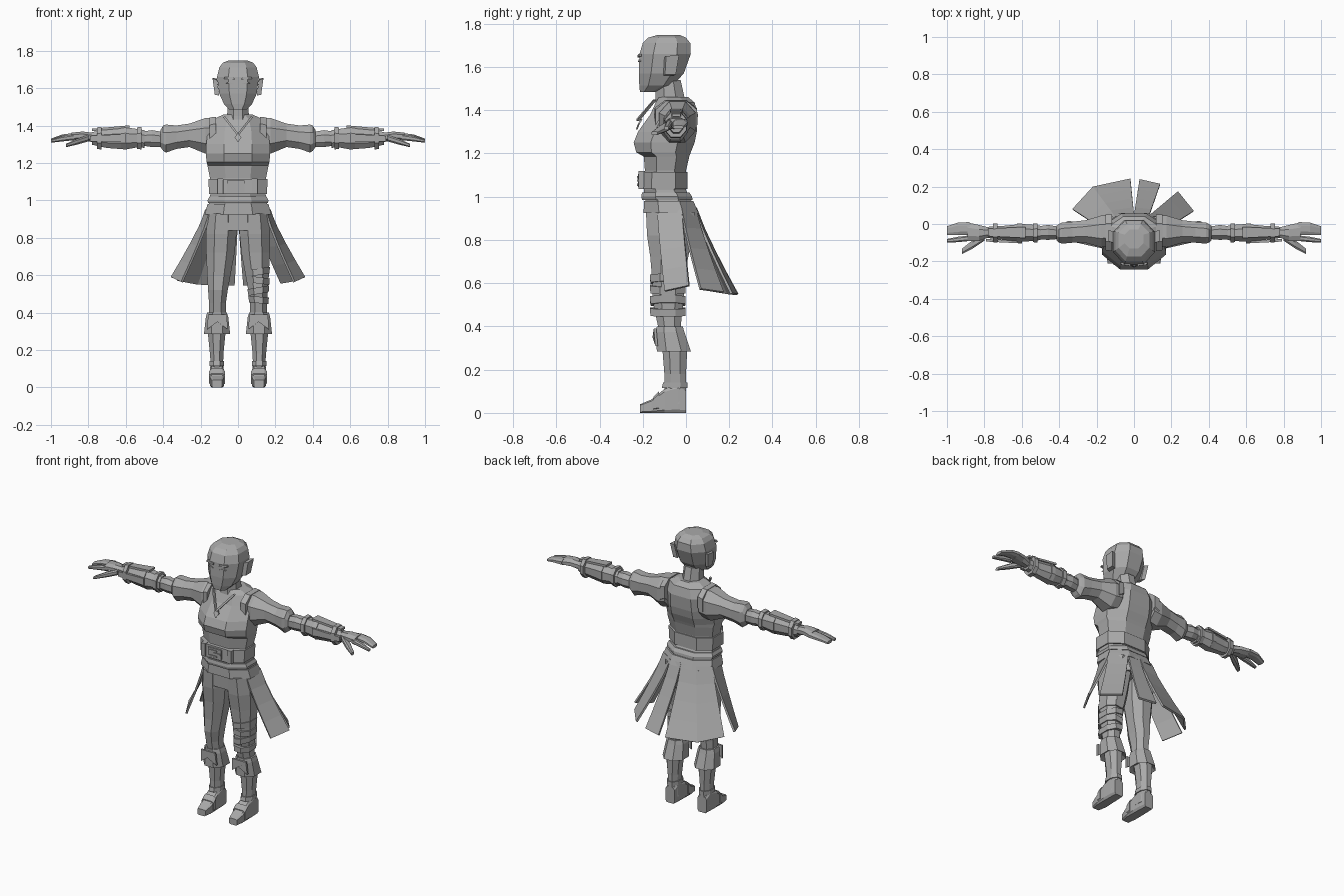
import bpy, bmesh
from mathutils import Vector

grey = bpy.data.materials.new("mid grey")
grey.diffuse_color = (0.4, 0.4, 0.4, 1)


def finish(name, bm):
    bmesh.ops.recalc_face_normals(bm, faces=bm.faces)
    me = bpy.data.meshes.new(name)
    bm.to_mesh(me)
    bm.free()
    me.materials.append(grey)
    ob = bpy.data.objects.new(name, me)
    bpy.context.collection.objects.link(ob)
    return ob


def loft(name, axis, sections, cut=0.3, side=1, tilt=0.0):
    """Eight-sided tube; a section is (position, a0, a1, b0, b1) across the axis."""
    bm = bmesh.new()
    rings = []
    for p, a0, a1, b0, b1 in sections:
        ca, cb = (a1 - a0) * cut, (b1 - b0) * cut
        pts = [(a0 + ca, b0), (a1 - ca, b0), (a1, b0 + cb), (a1, b1 - cb),
               (a1 - ca, b1), (a0 + ca, b1), (a0, b1 - cb), (a0, b0 + cb)]
        ring = []
        for a, b in pts:
            q = p + tilt * (a - (a0 + a1) / 2)
            co = {'x': (q, a, b), 'y': (a, q, b), 'z': (a, b, q)}[axis]
            ring.append(bm.verts.new((co[0] * side, co[1], co[2])))
        rings.append(ring)
    for r, s in zip(rings, rings[1:]):
        for i in range(8):
            j = (i + 1) % 8
            bm.faces.new((r[i], r[j], s[j], s[i]))
    bm.faces.new(rings[0])
    bm.faces.new(rings[-1])
    return finish(name, bm)


def prism(name, pts, d):
    """Flat polygon pushed along the vector d."""
    bm = bmesh.new()
    f = bm.faces.new([bm.verts.new(p) for p in pts])
    ext = bmesh.ops.extrude_face_region(bm, geom=[f])
    bmesh.ops.translate(bm, vec=d, verts=[v for v in ext['geom'] if isinstance(v, bmesh.types.BMVert)])
    return finish(name, bm)


def box(name, x0, x1, y0, y1, z0, z1):
    return prism(name, [(x0, y0, z0), (x1, y0, z0), (x1, y1, z0), (x0, y1, z0)], (0, 0, z1 - z0))


def panel(name, top, bottom, rows=4):
    """Thin flared cloth panel between two edges."""
    bm = bmesh.new()
    grid = []
    for r in range(rows + 1):
        t = r / rows
        row = []
        for a, b in zip(top, bottom):
            a, b = Vector(a), Vector(b)
            p = a.lerp(b, t ** 1.15)
            p.z = a.z + (b.z - a.z) * t
            row.append(bm.verts.new(p))
        grid.append(row)
    for r, s in zip(grid, grid[1:]):
        for i in range(len(r) - 1):
            bm.faces.new((r[i], r[i + 1], s[i + 1], s[i]))
    ob = finish(name, bm)
    ob.modifiers.new("thickness", 'SOLIDIFY').thickness = 0.012


# Head and neck
loft("head", 'z', [(1.485, -.045, .045, -.213, -.14), (1.515, -.075, .075, -.216, -.06),
                   (1.57, -.1, .1, -.218, -.01), (1.66, -.112, .112, -.215, .022),
                   (1.71, -.1, .1, -.2, .02), (1.735, -.082, .082, -.175, .0),
                   (1.748, -.05, .05, -.13, -.03)], .27)
loft("neck", 'z', [(1.39, -.075, .075, -.145, .02), (1.45, -.058, .058, -.14, -.005),
                   (1.54, -.055, .055, -.14, -.025)])

# Torso from hips to collar
loft("torso", 'z', [(.84, -.155, .155, -.18, .05), (.96, -.158, .158, -.185, .035),
                    (1.03, -.148, .148, -.195, .0), (1.12, -.15, .15, -.19, .0),
                    (1.185, -.163, .163, -.195, .015), (1.205, -.168, .168, -.23, .022),
                    (1.25, -.172, .172, -.242, .04), (1.3, -.17, .17, -.222, .05),
                    (1.38, -.16, .16, -.165, .055), (1.435, -.13, .13, -.14, .04),
                    (1.46, -.075, .075, -.125, .01)], .28)

# Belts and hip band
loft("wide_belt", 'z', [(1.035, -.155, .155, -.215, .006), (1.115, -.158, .158, -.212, .006)], .25)
loft("lower_belt", 'z', [(.985, -.16, .16, -.203, .03), (1.0, -.163, .163, -.207, .028),
                         (1.02, -.153, .153, -.203, .015)], .28)
loft("hip_band", 'z', [(.925, -.178, .178, -.196, .058), (.98, -.163, .163, -.194, .034)], .28)
box("buckle_plate", -.06, .035, -.221, -.2, 1.045, 1.105)
for i, (x, z) in enumerate([(-.045, 1.085), (-.02, 1.07), (-.045, 1.05)]):
    box("buckle_bar", x, x + .05, -.227, -.2, z, z + .01)
for x in (-.11, .075):
    box("belt_pouch", x, x + .03, -.22, -.19, 1.035, 1.118)

# Pendant
prism("pendant", [(-.018, -.215, 1.335), (0, -.224, 1.31), (.018, -.215, 1.335), (0, -.2, 1.36)], (0, -.008, 0))

# Skirt back panels, split at the centre and on one side
panel("skirt_back_a", [(-.176, -.02, .95), (-.1, .04, .95), (0, .05, .95)],
      [(-.33, .08, .575), (-.22, .2, .555), (-.02, .243, .55)])
panel("skirt_back_b", [(0, .05, .95), (.08, .045, .95)], [(.03, .24, .55), (.14, .215, .555)])
panel("skirt_back_c", [(.08, .045, .95), (.176, -.02, .95)], [(.235, .175, .56), (.32, .07, .575)])

for s in (-1, 1):
    # Face and ears
    prism("brow", [(s * .02, -.213, 1.643), (s * .075, -.205, 1.65), (s * .07, -.205, 1.66),
                   (s * .02, -.212, 1.655)], (0, -.012, 0))
    prism("eye", [(s * .022, -.213, 1.622), (s * .065, -.208, 1.625), (s * .05, -.21, 1.634)], (0, -.009, 0))
    prism("ear", [(s * .1, -.105, 1.56), (s * .1, -.055, 1.56), (s * .112, -.04, 1.65),
                  (s * .112, -.1, 1.645)], (s * .024, .008, .005))
    # Collar cord and shoulder strap
    prism("cord", [(s * .07, -.137, 1.45), (s * .08, -.137, 1.445), (s * .006, -.215, 1.35),
                   (0, -.215, 1.36)], (0, -.014, 0))
    loft("shoulder_strap", 'x', [(.118, -.145, .05, 1.3, 1.447), (.152, -.14, .05, 1.28, 1.443)], .25, s)

    # Arm
    loft("upper_arm", 'x', [(.12, -.115, .045, 1.26, 1.44), (.175, -.125, .045, 1.25, 1.44),
                            (.26, -.1, .02, 1.285, 1.41), (.33, -.1, .012, 1.275, 1.4),
                            (.385, -.105, .008, 1.255, 1.405), (.4, -.1, .0, 1.265, 1.4),
                            (.415, -.085, -.01, 1.285, 1.375)], .28, s)
    loft("elbow", 'x', [(.4, -.08, -.015, 1.285, 1.365), (.46, -.085, -.005, 1.285, 1.375),
                        (.53, -.08, -.015, 1.295, 1.365)], .28, s)
    loft("bracer", 'x', [(.5, -.085, -.01, 1.28, 1.375), (.53, -.09, -.005, 1.285, 1.38),
                         (.6, -.095, .0, 1.272, 1.39), (.7, -.085, -.01, 1.28, 1.38),
                         (.78, -.075, -.015, 1.297, 1.365)], .28, s)
    for x in (.515, .6, .73):
        loft("bracer_band", 'x', [(x, -.1, .004, 1.272, 1.393), (x + .025, -.097, .002, 1.275, 1.39)], .28, s)
    prism("bracer_plate", [(s * .58, -.075, 1.388), (s * .78, -.065, 1.37), (s * .78, -.025, 1.37),
                           (s * .58, -.015, 1.388)], (0, 0, .013))
    prism("bracer_side_plate", [(s * .6, -.09, 1.31), (s * .79, -.08, 1.315), (s * .79, -.08, 1.345),
                                (s * .6, -.09, 1.355)], (0, -.014, 0))
    # Hand, fingers and thumb
    loft("palm", 'x', [(.77, -.07, -.02, 1.31, 1.36), (.83, -.09, -.005, 1.32, 1.368),
                       (.89, -.09, .008, 1.322, 1.362)], .28, s)
    loft("fingers", 'x', [(.88, -.058, .01, 1.325, 1.36), (.94, -.058, .008, 1.325, 1.352),
                          (1.0, -.06, -.012, 1.312, 1.33)], .25, s)
    loft("forefinger", 'x', [(.87, -.09, -.06, 1.322, 1.355), (.94, -.097, -.068, 1.315, 1.343),
                             (1.0, -.1, -.08, 1.308, 1.325)], .25, s)
    loft("thumb", 'x', [(.8, -.09, -.055, 1.315, 1.35), (.86, -.13, -.085, 1.298, 1.33),
                        (.92, -.16, -.132, 1.284, 1.302)], .25, s)

    # Skirt side strip
    panel("skirt_side", [(s * .15, -.135, .95), (s * .172, -.02, .95)],
          [(s * .305, -.1, .565), (s * .36, .012, .59)])

    # Leg
    loft("thigh", 'z', [(.93, .01, .16, -.185, .04), (.82, .008, .172, -.18, .03),
                        (.72, .018, .17, -.165, .01), (.6, .04, .165, -.155, -.01),
                        (.52, .055, .16, -.155, -.01), (.45, .065, .155, -.14, -.02),
                        (.38, .065, .155, -.125, -.025)], .28, s)
    loft("boot_shaft", 'z', [(.38, .06, .16, -.125, -.015), (.28, .068, .16, -.108, .005),
                             (.18, .078, .15, -.1, .0), (.11, .08, .145, -.1, .0),
                             (.04, .076, .148, -.11, .0)], .28, s)
    # Knee cuff flares over the boot top
    loft("boot_cuff", 'z', [(.4, .06, .165, -.135, -.015), (.375, .052, .172, -.138, -.008),
                            (.285, .042, .182, -.135, .022), (.3, .07, .16, -.1, .0)], .28, s)
    prism("cuff_point", [(s * .06, -.137, .39), (s * .16, -.137, .39), (s * .165, -.13, .31),
                         (s * .11, -.143, .35), (s * .055, -.13, .31)], (0, -.012, 0))
    # Foot with instep strap
    loft("foot", 'y', [(-.212, .085, .14, .0, .04), (-.16, .074, .15, .0, .062),
                       (-.1, .076, .15, .0, .11), (-.04, .078, .148, .0, .13),
                       (.0, .082, .145, .0, .1)], .12, s)
    loft("instep_strap", 'y', [(-.15, .07, .154, .01, .075), (-.125, .07, .154, .01, .1)], .15, s)
    loft("ankle_strap", 'z', [(.115, .074, .152, -.112, .006), (.14, .074, .152, -.106, .006)], .28, s)

# Wraps on one thigh
for z, w, t in [(.6, .168, .15), (.555, .167, -.12), (.5, .164, .18), (.45, .162, -.1)]:
    loft("thigh_wrap", 'z', [(z, .048 + (.6 - z) * .08, w, -.165, -.002),
                             (z + .035, .042 + (.6 - z) * .08, w + .003, -.166, -.002)], .28, 1, t)
